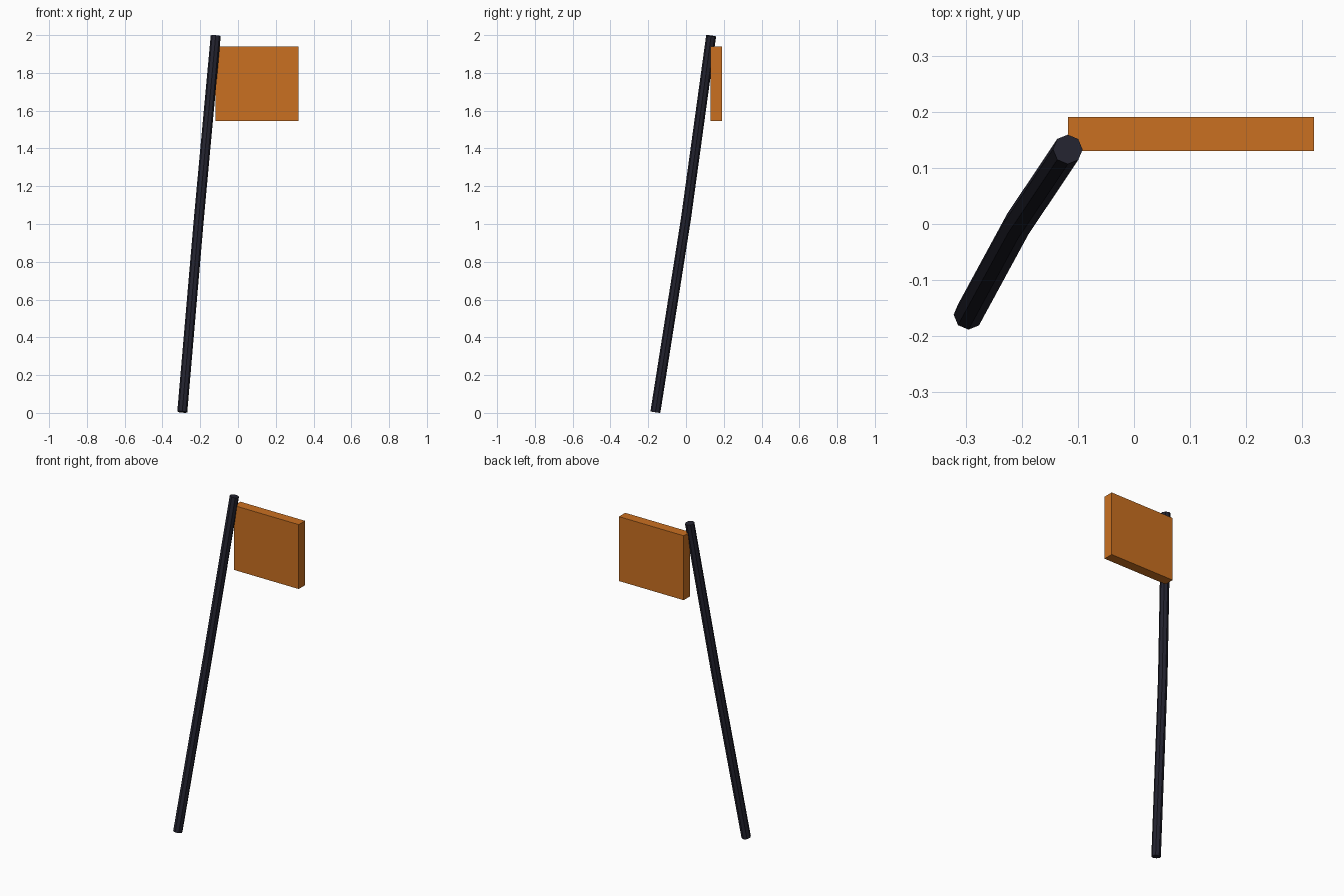
import bpy, bmesh, math
from mathutils import Vector

cube = bpy.data.objects.get("Cube")
if cube:
    bpy.data.objects.remove(cube, do_unlink=True)


def make_material(name, rgb):
    mat = bpy.data.materials.new(name)
    mat.use_nodes = True
    color = (*rgb, 1)
    mat.diffuse_color = color
    mat.node_tree.nodes["Principled BSDF"].inputs["Base Color"].default_value = color
    return mat


def make_object(name, bm, mat):
    bmesh.ops.recalc_face_normals(bm, faces=bm.faces)
    mesh = bpy.data.meshes.new(name)
    bm.to_mesh(mesh)
    bm.free()
    mesh.materials.append(mat)
    obj = bpy.data.objects.new(name, mesh)
    bpy.context.collection.objects.link(obj)
    return obj


def tube(name, path, radius, sides, mat):
    """Sweep a polygon along a path, with end caps square to the path."""
    bm = bmesh.new()
    points = [Vector(p) for p in path]
    rings = []
    for i, p in enumerate(points):
        tangent = (points[min(i + 1, len(points) - 1)] - points[max(i - 1, 0)]).normalized()
        u = (Vector((1, 0, 0)) - tangent * tangent.x).normalized()
        v = tangent.cross(u)
        angles = [math.tau * k / sides for k in range(sides)]
        rings.append([bm.verts.new(p + radius * (u * math.cos(a) + v * math.sin(a)))
                      for a in angles])
    for low, high in zip(rings, rings[1:]):
        for k in range(sides):
            n = (k + 1) % sides
            bm.faces.new((low[k], low[n], high[n], high[k]))
    bm.faces.new(rings[0])
    bm.faces.new(rings[-1])
    return make_object(name, bm, mat)


def box(name, low, high, mat):
    bm = bmesh.new()
    bmesh.ops.create_cube(bm, size=1)
    low, high = Vector(low), Vector(high)
    bmesh.ops.scale(bm, vec=high - low, verts=bm.verts)
    bmesh.ops.translate(bm, vec=(low + high) / 2, verts=bm.verts)
    return make_object(name, bm, mat)


dark = make_material("dark pole", (0.017, 0.017, 0.029))
orange = make_material("orange cloth", (0.59, 0.163, 0.015))

# Leaning pole with a slight bend in the middle
tube("pole", [(-0.295, -0.162, 0.005), (-0.207, 0, 1.03), (-0.118, 0.133, 1.996)],
     0.0265, 8, dark)

# Thick flag panel
box("flag", (-0.118, 0.13, 1.545), (0.321, 0.191, 1.94), orange)
